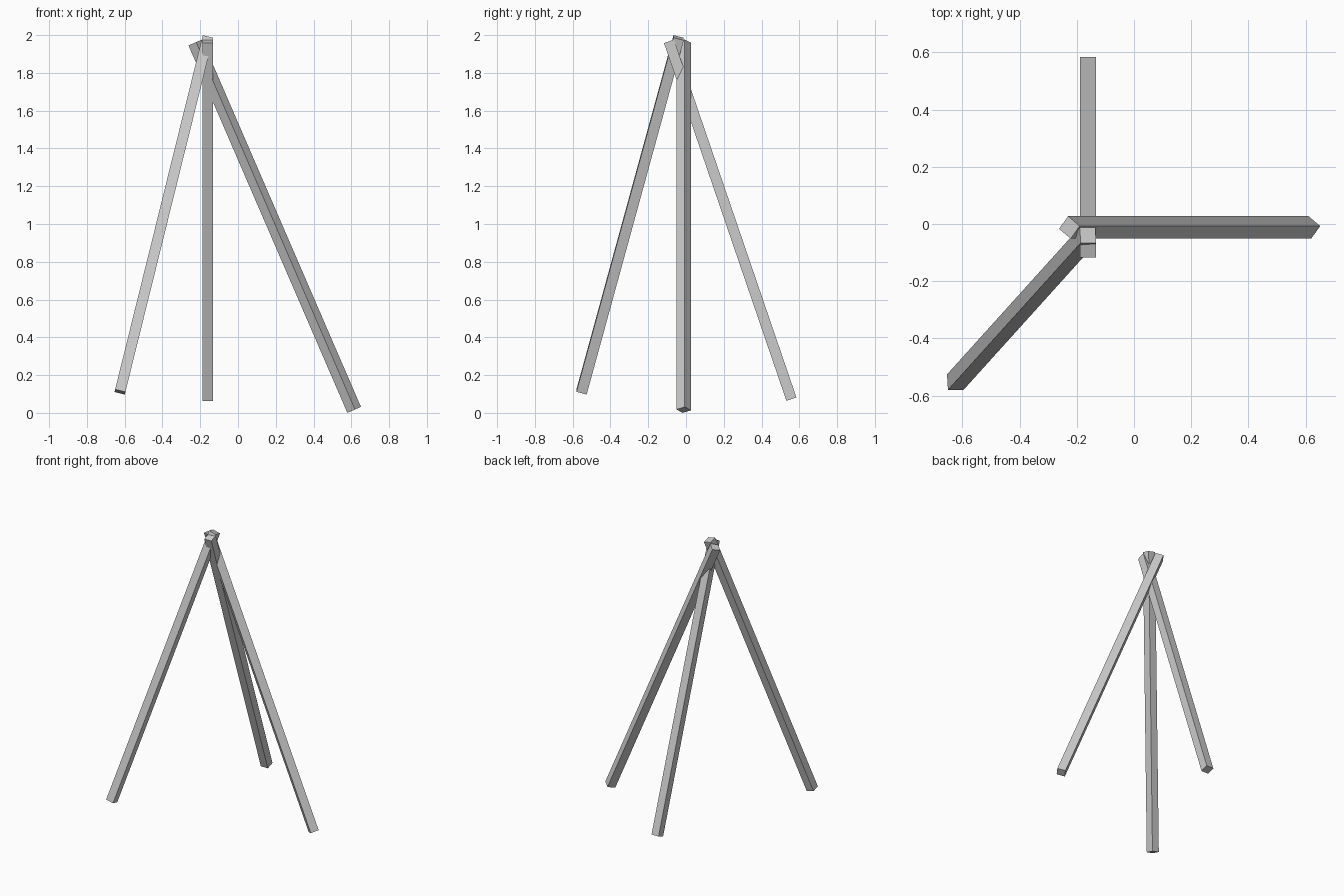
import bpy
from math import radians
from mathutils import Vector, Matrix

if "Cube" in bpy.data.objects:
    bpy.data.objects.remove(bpy.data.objects["Cube"])

SIDE = 0.056  # square section of each pole


def pole(name, bottom, top, roll=0):
    """Square pole between two points; roll turns it about its own length."""
    a, b = Vector(bottom), Vector(top)
    z = (b - a).normalized()
    x = Vector((0, 1, 0)).cross(z).normalized()
    y = z.cross(x)
    frame = Matrix((x, y, z)).transposed() @ Matrix.Rotation(radians(roll), 3, 'Z')
    size = Matrix.Diagonal((SIDE, SIDE, (b - a).length, 1))
    bpy.ops.mesh.primitive_cube_add(size=1)
    ob = bpy.context.object
    ob.name = name
    ob.data.transform(Matrix.Translation((a + b) / 2) @ frame.to_4x4() @ size)


# Three poles crossing near the top
pole("right_pole", (0.615, -0.012, 0.016), (-0.226, -0.012, 1.961), roll=45 + 7)
pole("back_pole", (-0.161, 0.558, 0.073), (-0.161, -0.09, 1.967))
pole("front_left_pole", (-0.625, -0.553, 0.111), (-0.161, -0.039, 1.986))
